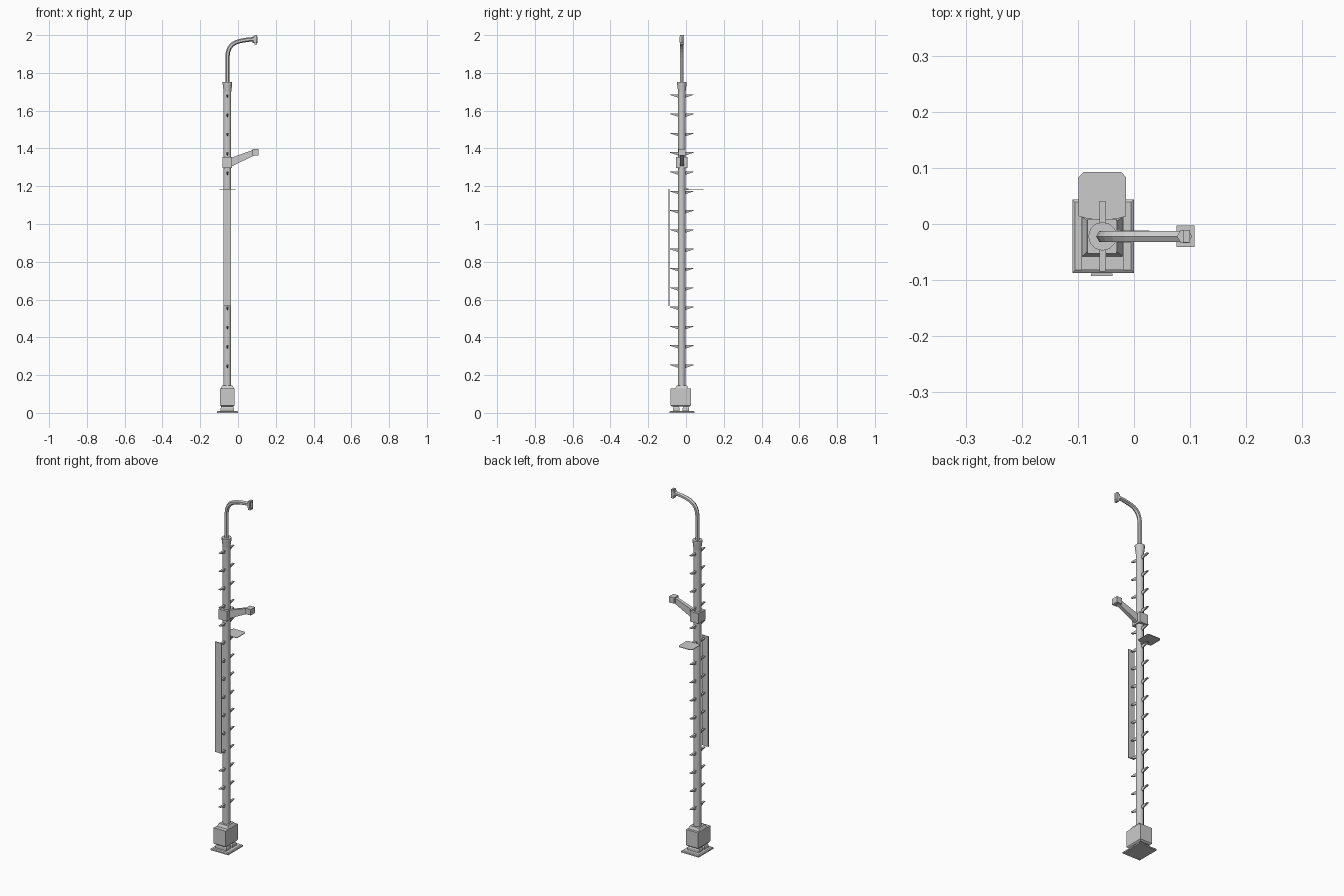
import bpy, bmesh, math

if "Cube" in bpy.data.objects:
    bpy.data.objects.remove(bpy.data.objects["Cube"])

PX, PY = -0.056, -0.022      # pole axis


def mesh_object(name, bm):
    bmesh.ops.recalc_face_normals(bm, faces=bm.faces[:])
    me = bpy.data.meshes.new(name)
    bm.to_mesh(me)
    bm.free()
    ob = bpy.data.objects.new(name, me)
    bpy.context.collection.objects.link(ob)
    return ob


def loft(name, rings):
    """Skin a list of equal-length vertex rings and cap both ends."""
    bm = bmesh.new()
    vs = [[bm.verts.new(p) for p in r] for r in rings]
    n = len(vs[0])
    for a, b in zip(vs, vs[1:]):
        for i in range(n):
            j = (i + 1) % n
            bm.faces.new((a[i], a[j], b[j], b[i]))
    bm.faces.new(vs[0])
    bm.faces.new(vs[-1])
    return mesh_object(name, bm)


def rect(x0, x1, y0, y1, z):
    return [(x0, y0, z), (x1, y0, z), (x1, y1, z), (x0, y1, z)]


def box(name, x0, x1, y0, y1, z0, z1):
    return loft(name, [rect(x0, x1, y0, y1, z0), rect(x0, x1, y0, y1, z1)])


def turned(name, cx, cy, profile, sides):
    return loft(name, [[(cx + r * math.cos(2 * math.pi * i / sides),
                         cy + r * math.sin(2 * math.pi * i / sides), z)
                        for i in range(sides)] for r, z in profile])


# Base plate, feet and box with chamfered top
loft("base_plate", [rect(-0.11, 0, -0.0875, 0.044, 0), rect(-0.11, 0, -0.0875, 0.044, 0.007),
                    rect(-0.105, -0.005, -0.082, 0.039, 0.011)])
for name, s in (("front_foot", -1), ("back_foot", 1)):
    a, b = sorted((PY - 0.004 + s * 0.008, PY - 0.004 + s * 0.043))
    loft(name, [rect(-0.092, -0.022, a, b, 0.010), rect(-0.092, -0.022, a, b, 0.025),
                rect(-0.088, -0.026, a + 0.006, b - 0.006, 0.036)])
loft("base_box", [rect(-0.088, -0.026, -0.074, 0.018, 0.033), rect(-0.094, -0.019, -0.082, 0.027, 0.04),
                  rect(-0.094, -0.019, -0.082, 0.027, 0.128)])
loft("base_cap", [rect(-0.093, -0.02, -0.058, 0.013, 0.127),
                  rect(-0.084, -0.029, -0.05, 0.006, 0.144)])

# Main pole with flared top
turned("pole", PX, PY, [(0.020, 0.13), (0.020, 1.70), (0.0255, 1.745), (0.0255, 1.753)], 12)

# Climbing steps: tapered wedges on the front and back
for i in range(15):
    z = 0.256 + i * 0.1022
    for side, s in (("front", -1), ("back", 1)):
        r = PY + s * 0.012
        t = PY + s * 0.063
        loft(f"{side}_step_{i + 1}", [
            [(PX - 0.006, r, z), (PX + 0.006, r, z), (PX + 0.002, r, z - 0.02), (PX - 0.002, r, z - 0.02)],
            [(PX - 0.0055, t, z), (PX + 0.0055, t, z), (PX + 0.005, t, z - 0.003), (PX - 0.005, t, z - 0.003)]])

# Long front sign panel
box("front_panel", -0.077, -0.038, -0.093, -0.088, 0.565, 1.186)

# Thin rear shelf with clipped outer corners and hollowed inner edge
outline = [(-0.099, 0.014), (-0.085, 0.010), (-0.056, 0.008), (-0.028, 0.010), (-0.014, 0.014),
           (-0.014, 0.083), (-0.023, 0.093), (-0.089, 0.093), (-0.099, 0.083)]
loft("rear_shelf", [[(x, y, z) for x, y in outline] for z in (1.182, 1.185)])
box("shelf_bracket", -0.066, -0.046, -0.01, 0.013, 1.179, 1.187)

# Clamp and tapered side arm with end block
box("arm_clamp", -0.083, -0.031, -0.053, 0.009, 1.297, 1.354)


def yz(x, w, z0, z1):
    return [(x, PY - w, z0), (x, PY + w, z0), (x, PY + w, z1), (x, PY - w, z1)]


loft("side_arm", [yz(-0.033, 0.011, 1.305, 1.352), yz(0.085, 0.009, 1.363, 1.394)])
box("side_arm_head", 0.076, 0.108, -0.041, -0.003, 1.363, 1.396)

# Six-sided curved lamp arm
path = [(PX, 1.74), (PX, 1.885), (-0.053, 1.910), (-0.045, 1.932), (-0.032, 1.949),
        (-0.013, 1.961), (0.012, 1.969), (0.045, 1.975), (0.09, 1.979)]
rings = []
for k, (x, z) in enumerate(path):
    a, b = path[max(k - 1, 0)], path[min(k + 1, len(path) - 1)]
    d = math.hypot(b[0] - a[0], b[1] - a[1])
    nx, nz = (b[1] - a[1]) / d, -(b[0] - a[0]) / d
    rings.append([(x + 0.0115 * math.cos(t) * nx, PY + 0.0115 * math.sin(t), z + 0.0115 * math.cos(t) * nz)
                  for t in (math.pi * j / 3 for j in range(6))])
loft("lamp_arm", rings)

# Lamp head: hexagonal body with a mounting plate
turned("lamp_body", 0.09, PY, [(0.011, 1.957), (0.0135, 1.963), (0.0135, 1.992)], 6)
box("lamp_plate", 0.087, 0.1, PY - 0.011, PY + 0.011, 1.95, 2.0)
